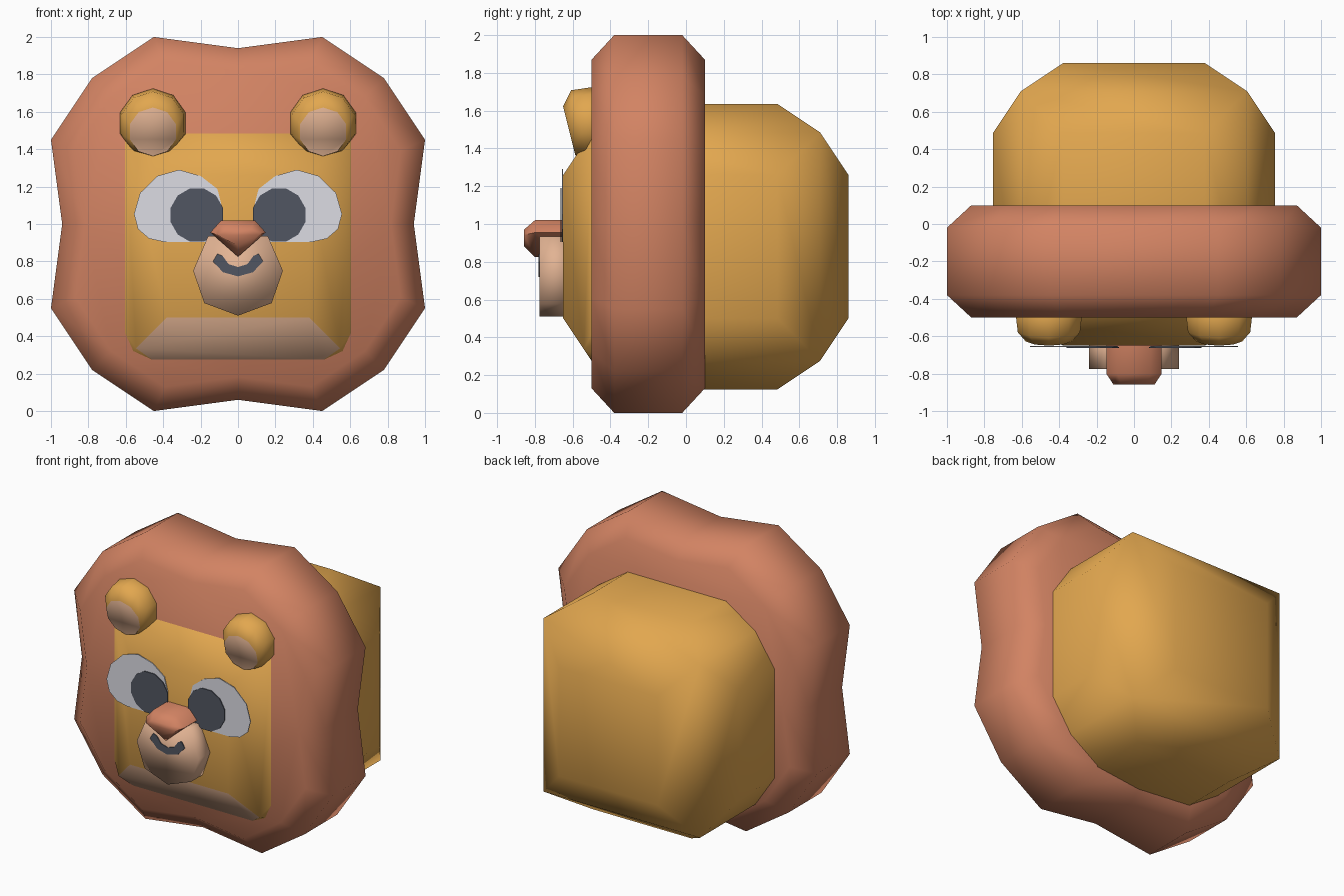
import bpy, bmesh, math
from mathutils import Vector

if "Cube" in bpy.data.objects:
    bpy.data.objects.remove(bpy.data.objects["Cube"])


def material(name, r, g, b):
    lin = [(c / 255 / 12.92) if c < 10 else ((c / 255 + 0.055) / 1.055) ** 2.4 for c in (r, g, b)]
    m = bpy.data.materials.new(name)
    m.diffuse_color = (*lin, 1)
    m.use_nodes = True
    m.node_tree.nodes["Principled BSDF"].inputs["Base Color"].default_value = m.diffuse_color
    return m


GOLD = material("gold fur", 226, 167, 79)
RUST = material("rust mane", 210, 131, 99)
BEIGE = material("beige", 226, 179, 147)
WHITE = material("eye white", 220, 220, 228)
DARK = material("dark slate", 81, 86, 98)


def finish(name, bm, mats, angle=None):
    """Turn a bmesh into an object; angle sets the smooth shading limit."""
    bmesh.ops.recalc_face_normals(bm, faces=bm.faces[:])
    me = bpy.data.meshes.new(name)
    bm.to_mesh(me)
    bm.free()
    for m in mats:
        me.materials.append(m)
    if angle is not None:
        for p in me.polygons:
            p.use_smooth = True
        me.set_sharp_from_angle(angle=math.radians(angle))
    ob = bpy.data.objects.new(name, me)
    bpy.context.collection.objects.link(ob)
    return ob


def loft(name, rings, mats, angle=None, front_index=0):
    """Join rings of points front to back and cap both ends."""
    bm = bmesh.new()
    loops = [[bm.verts.new(p) for p in ring] for ring in rings]
    n = len(loops[0])
    for a, b in zip(loops, loops[1:]):
        for i in range(n):
            bm.faces.new((a[i], a[(i + 1) % n], b[(i + 1) % n], b[i]))
    bm.faces.new(loops[0]).material_index = front_index
    bm.faces.new(loops[-1][::-1])
    return finish(name, bm, mats, angle)


def flat(outline, y, sx=1, sz=1, cz=0):
    return [(x * sx, y, cz + (z - cz) * sz) for x, z in outline]


def plate(name, outline, y, mat):
    return loft(name, [flat(outline, y), flat(outline, y + 0.006)], [mat])


# Mane: wavy outline with chamfered front and back rims
quarter = [(0, 0.94), (0.45, 1), (0.78, 0.78), (1, 0.45), (0.94, 0)]
half = quarter + [(x, -z) for x, z in quarter[-2::-1]]
outline = [(x, z + 1) for x, z in half + [(-x, z) for x, z in half[-2:0:-1]]]
loft("mane", [flat(outline, y, s, s, 1) for y, s in
              ((-0.5, 0.87), (-0.38, 1), (-0.02, 1), (0.1, 0.87))], [RUST], 60)

# Head: pillowed cube, front lower corners clipped, beige chin
pts = []
sides = (-1, 1)
for sx in sides:
    for sy in sides:
        for sz in sides:
            corners = [(0.605, 0.605, 0.605)]
            if sy < 0 and sz < 0:
                corners = [(0.545, 0.645, 0.545), (0.46, 0.605, 0.605),
                           (0.605, 0.605, 0.46), (0.605, 0.48, 0.605)]
            for k in range(3):
                p = [0.38] * 3
                p[k] = 0.755
                corners.append(p)
            pts += [(sx * x, 0.105 + sy * y, 0.88 + sz * z) for x, y, z in corners]
bm = bmesh.new()
for p in pts:
    bm.verts.new(p)
bmesh.ops.convex_hull(bm, input=bm.verts[:])
bm.normal_update()
bmesh.ops.dissolve_limit(bm, angle_limit=0.02, verts=bm.verts[:], edges=bm.edges[:])
bm.normal_update()
for f in bm.faces:
    n = f.normal
    f.material_index = int(abs(n.x) < 0.15 and n.y < -0.7 and n.z < -0.3)
finish("head", bm, [GOLD, BEIGE], 50)

# Muzzle
muzzle = [(0, 0.51), (0.18, 0.577), (0.24, 0.75), (0.16, 0.935),
          (-0.16, 0.935), (-0.24, 0.75), (-0.18, 0.577)]
loft("muzzle", [flat(muzzle, -0.775), flat(muzzle, -0.6)], [BEIGE], 180)

# Nose
nose = [(-0.09, 1.02), (0.09, 1.02), (0.148, 0.955), (0, 0.825), (-0.148, 0.955)]
loft("nose", [flat(nose, -0.857, 0.75, 0.45, 0.93), flat(nose, -0.8), flat(nose, -0.6)], [RUST], 80)

# Mouth
outer = [(-0.11, 0.84), (-0.134, 0.8), (-0.08, 0.742), (0, 0.72)]
inner = [(0, 0.77), (-0.05, 0.785), (-0.083, 0.83)]
mouth = (outer + [(-x, z) for x, z in outer[-2::-1]]
         + [(-x, z) for x, z in inner[::-1]] + inner[1:])
plate("mouth", mouth, -0.78, DARK)

eye = [(0.315, 1.29), (0.43, 1.257), (0.524, 1.166), (0.556, 1.053), (0.535, 0.973),
       (0.476, 0.922), (0.4, 0.905), (0.17, 0.905), (0.1, 1.0), (0.085, 1.09),
       (0.11, 1.187), (0.2, 1.257)]


def ear_ring(s, y, z, r, tilt):
    ring = []
    for i in range(10):
        a = math.tau * i / 10 + math.pi / 2
        dz = r * math.sin(a)
        ring.append((s * 0.455 + r * math.cos(a), y - tilt * dz, z + dz))
    return ring


for s, side in ((-1, "left"), (1, "right")):
    # Eye white and pupil
    plate(side + "_eye_white", [(s * x, z) for x, z in eye], -0.657, WHITE)
    pupil = [(s * 0.22 + 0.145 * math.cos(math.tau * (i + 0.5) / 12),
              1.048 + 0.147 * math.sin(math.tau * (i + 0.5) / 12)) for i in range(12)]
    plate(side + "_pupil", pupil, -0.664, DARK)
    # Ear with tilted beige inner disc
    loft(side + "_ear", [ear_ring(s, -0.618, 1.493, 0.13, 0.25),
                         ear_ring(s, -0.565, 1.533, 0.175, 0.25),
                         ear_ring(s, -0.48, 1.54, 0.187, 0),
                         ear_ring(s, -0.4, 1.54, 0.15, 0)], [GOLD, BEIGE], 60, front_index=1)
